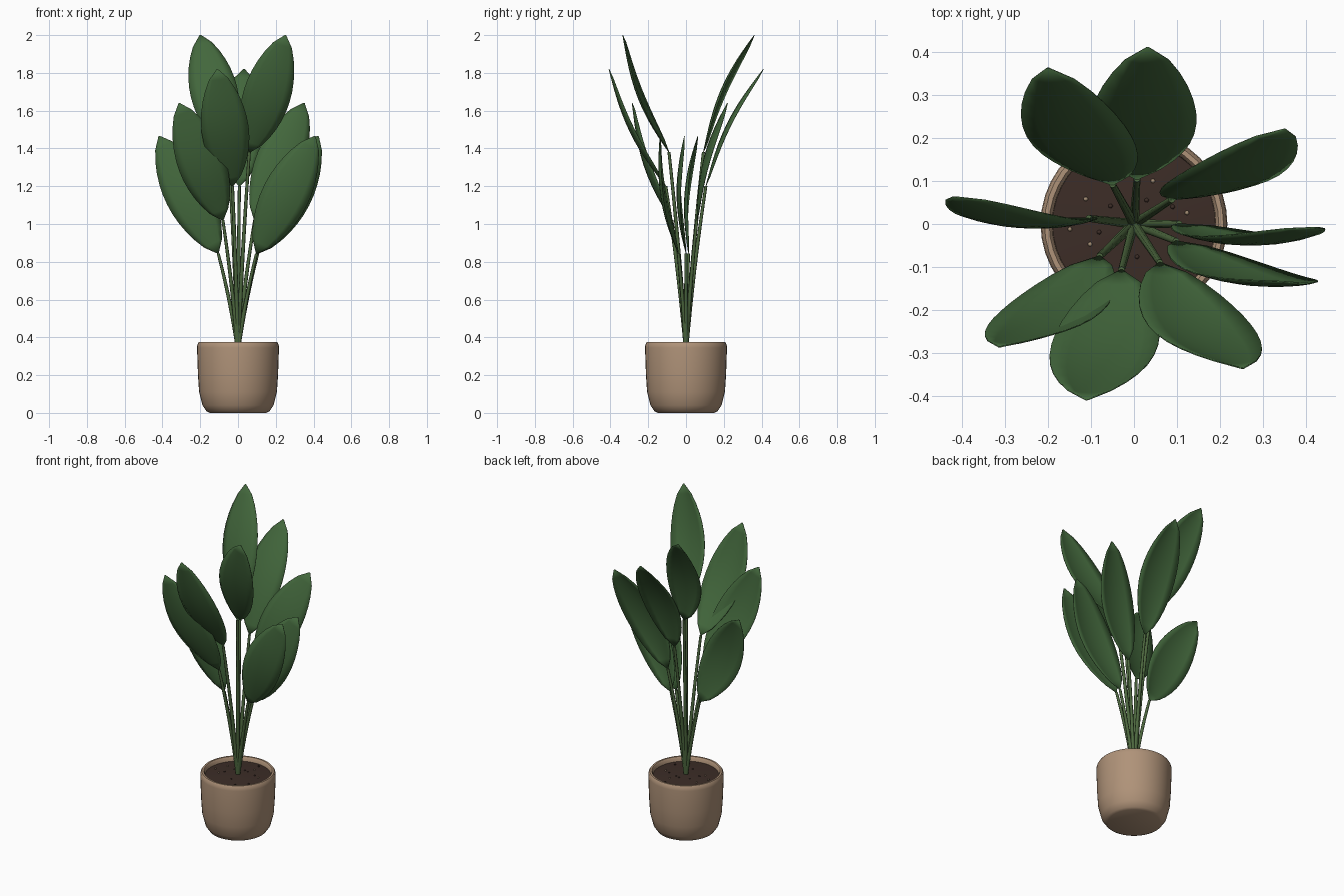
import bpy, bmesh, math, random
from mathutils import Vector

if "Cube" in bpy.data.objects:
    bpy.data.objects.remove(bpy.data.objects["Cube"])

random.seed(4)


def material(name, rgb):
    m = bpy.data.materials.new(name)
    m.diffuse_color = (*rgb, 1)
    m.use_nodes = True
    m.node_tree.nodes["Principled BSDF"].inputs["Base Color"].default_value = m.diffuse_color
    return m


CLAY = material("clay", (0.43, 0.29, 0.19))
SOIL = material("soil", (0.045, 0.026, 0.02))
GRIT = material("grit", (0.36, 0.26, 0.17))
LEAF = material("leaf_green", (0.055, 0.135, 0.045))
STEM = material("stem_green", (0.075, 0.14, 0.05))


def finish(name, bm, mat, angle=50):
    bmesh.ops.recalc_face_normals(bm, faces=bm.faces)
    me = bpy.data.meshes.new(name)
    bm.to_mesh(me)
    bm.free()
    ob = bpy.data.objects.new(name, me)
    bpy.context.collection.objects.link(ob)
    me.materials.append(mat)
    bpy.ops.object.select_all(action='DESELECT')
    bpy.context.view_layer.objects.active = ob
    ob.select_set(True)
    bpy.ops.object.shade_smooth_by_angle(angle=math.radians(angle))
    return ob


def skin(bm, rows, closed=False):
    """Join rows of points with quads."""
    grid = [[bm.verts.new(p) for p in row] for row in rows]
    for a, b in zip(grid, grid[1:]):
        n = len(a)
        for i in range(n if closed else n - 1):
            j = (i + 1) % n
            bm.faces.new((a[i], a[j], b[j], b[i]))
    return grid


def lathe(name, profile, mat, sides=40):
    bm = bmesh.new()
    rows = [[(r * math.cos(2 * math.pi * i / sides), r * math.sin(2 * math.pi * i / sides), z)
             for i in range(sides)] for r, z in profile]
    grid = skin(bm, rows, True)
    bm.faces.new(grid[0])
    bm.faces.new(grid[-1])
    return finish(name, bm, mat)


# Pot with rounded foot and lip, and the soil inside
lathe("pot", [(0.15, 0), (0.166, 0.008), (0.188, 0.04), (0.206, 0.11), (0.212, 0.2),
              (0.217, 0.345), (0.215, 0.363), (0.208, 0.374), (0.197, 0.374),
              (0.19, 0.364), (0.188, 0.33)], CLAY)
lathe("soil", [(0.189, 0.335), (0.189, 0.347), (0.1, 0.352), (0.01, 0.355)], SOIL)

# Small pebbles on the soil
spots = [(-0.112, 0.058), (-0.149, -0.012), (-0.102, -0.047), (0.044, 0.1), (0.123, 0.026)]
for k in range(9):
    a, r = random.uniform(0, 6.28), random.uniform(0.05, 0.17)
    spots.append((r * math.cos(a), r * math.sin(a)))
for k, (x, y) in enumerate(spots):
    bm = bmesh.new()
    bmesh.ops.create_icosphere(bm, subdivisions=1, radius=0.006)
    bmesh.ops.translate(bm, verts=bm.verts, vec=(x, y, 0.352))
    finish(f"pebble_{k}", bm, GRIT if k < 5 else SOIL)


def make_stem(name, end):
    """Tapered, gently curved tube from the soil to the leaf base."""
    bm = bmesh.new()
    start = Vector((0, 0, 0.34))
    rows = []
    for i in range(9):
        t = i / 8
        c = start.lerp(end, t)
        c.xy *= 1 - 0.25 * (1 - t)
        r = 0.012 - 0.004 * t
        rows.append([c + Vector((r * math.cos(a * math.pi / 4), r * math.sin(a * math.pi / 4), 0))
                     for a in range(8)])
    grid = skin(bm, rows, True)
    bm.faces.new(grid[-1])
    finish(name, bm, STEM)


def make_leaf(name, base, tip, half=0.125, bow=0.045, cup=0.02, segs=12, cols=6):
    """Pointed oval blade, facing the front, domed towards -y."""
    bm = bmesh.new()
    axis = (tip - base).normalized()
    side = axis.cross(Vector((0, 1, 0))).normalized()
    normal = side.cross(axis).normalized()
    if normal.y > 0:
        normal = -normal
    rows = []
    for i in range(segs + 1):
        t = i / segs
        s = max(math.sin(math.pi * t), 0) ** 0.66
        w = max(half * s, 0.003)
        mid = base.lerp(tip, t) + normal * (bow * math.sin(math.pi * t))
        rows.append([mid + side * (w * u) - normal * (cup * s * u * u)
                     for u in [2 * j / cols - 1 for j in range(cols + 1)]])
    skin(bm, rows)
    ob = finish(name, bm, LEAF, 70)
    mod = ob.modifiers.new("thickness", 'SOLIDIFY')
    mod.thickness = 0.003
    mod.offset = 0


# Leaf base x, y, z and tip x, y; every blade rises by 0.62
leaves = [
    (0.007, 0.105, 1.20, 0.032, 0.41),
    (-0.05, 0.092, 1.38, -0.20, 0.362),
    (0.088, 0.057, 1.02, 0.35, 0.22),
    (0.105, 0.00, 0.845, 0.425, -0.008),
    (0.098, -0.04, 0.845, 0.408, -0.138),
    (0.06, -0.09, 1.38, 0.252, -0.335),
    (-0.029, -0.107, 1.20, -0.11, -0.408),
    (-0.08, -0.075, 1.02, -0.312, -0.285),
    (-0.105, 0.013, 0.845, -0.418, 0.063),
]
for k, (bx, by, bz, tx, ty) in enumerate(leaves):
    base, tip = Vector((bx, by, bz)), Vector((tx, ty, bz + 0.62))
    make_stem(f"stem_{k}", base)
    make_leaf(f"leaf_{k}", base, tip)
